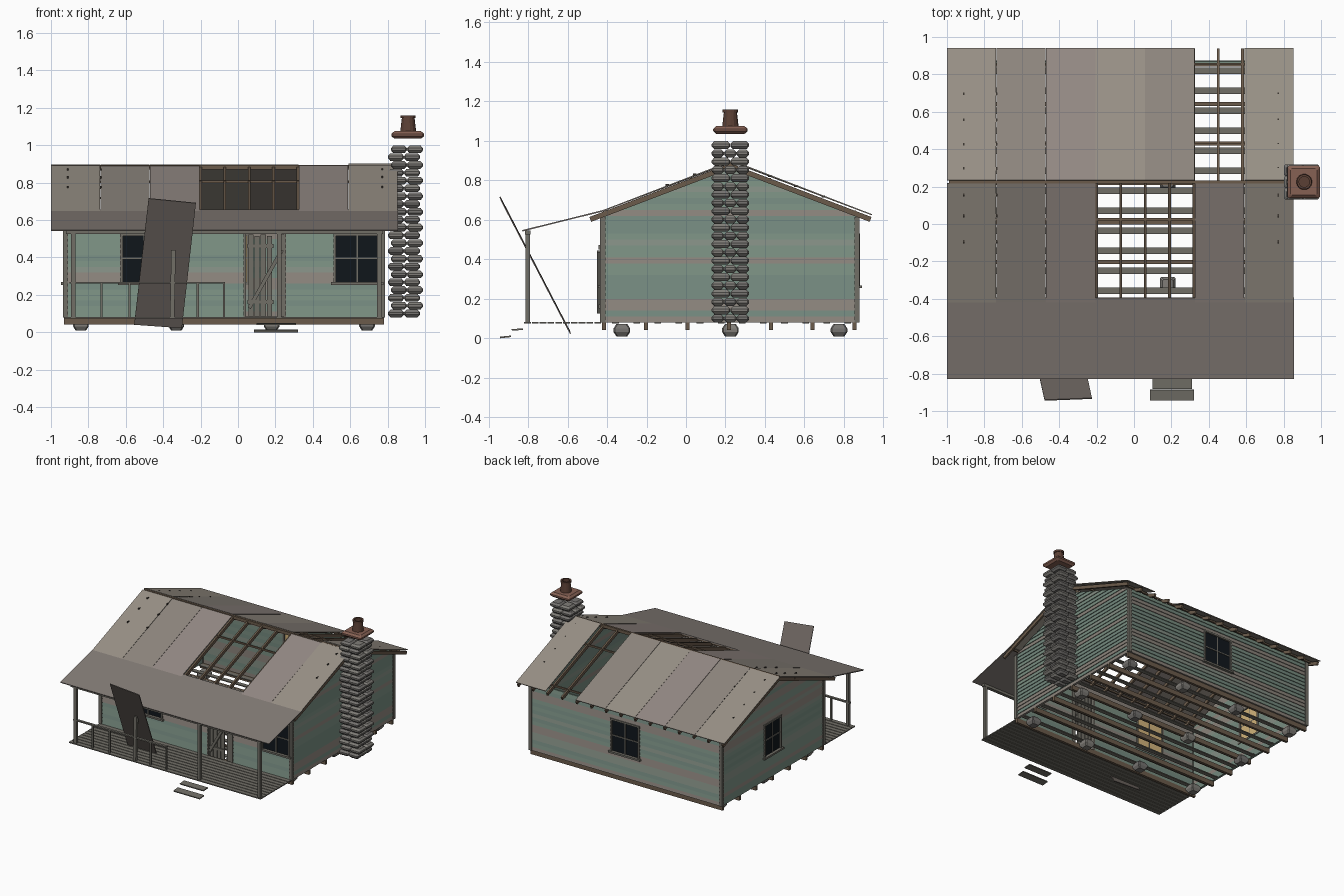
import bpy, bmesh, math, random
from mathutils import Matrix, Vector

if "Cube" in bpy.data.objects:
    bpy.data.objects.remove(bpy.data.objects["Cube"])

random.seed(4)
I = Matrix.Identity(4)
RIDGE, SLOPE = 0.225, 0.38


def mat(name, r, g, b):
    m = bpy.data.materials.new(name)
    m.diffuse_color = (r ** 2.2, g ** 2.2, b ** 2.2, 1)
    m.use_nodes = True
    m.node_tree.nodes["Principled BSDF"].inputs["Base Color"].default_value = m.diffuse_color
    return m


SIDING = [mat("siding_green", .47, .55, .50), mat("siding_teal", .45, .53, .49),
          mat("siding_worn", .51, .55, .51), mat("siding_bare", .54, .51, .48)]
TRIM = [mat("grey_wood", .44, .43, .40)]
BROWN = [mat("brown_wood", .42, .36, .30)]
ROOF = [mat("roof_a", .59, .56, .52), mat("roof_b", .55, .52, .49), mat("roof_c", .57, .53, .51)]
PORCH = [mat("porch_sheet", .51, .48, .46)]
RUST = [mat("fallen_sheet", .44, .41, .39)]
STONE = [mat("stone_a", .50, .49, .47), mat("stone_b", .46, .45, .44)]
CLAY = [mat("clay_cap", .52, .38, .33)]
POT = [mat("clay_pot", .36, .26, .22)]
GLASS = [mat("dark_glass", .09, .11, .13)]
GLOW = [mat("pane_inside", .82, .70, .48)]
DARK = [mat("fixings", .25, .23, .21)]


class Part:
    """Collects solids into one named object."""
    def __init__(self, name, mats):
        self.name, self.mats, self.bm = name, mats, bmesh.new()

    def hexa(self, bottom, top, M=I, mi=0):
        v = [self.bm.verts.new(M @ Vector(p)) for p in list(bottom) + list(top)]
        n = len(bottom)
        fs = [v[:n][::-1], v[n:]] + [[v[i], v[(i + 1) % n], v[n + (i + 1) % n], v[n + i]] for i in range(n)]
        for f in fs:
            self.bm.faces.new(f).material_index = mi

    def box(self, x0, x1, y0, y1, z0, z1, M=I, mi=0):
        q = [(x0, y0), (x1, y0), (x1, y1), (x0, y1)]
        self.hexa([(*p, z0) for p in q], [(*p, z1) for p in q], M, mi)

    def beam(self, a, b, w, h):
        a, b = Vector(a), Vector(b)
        M = Matrix.Translation(a) @ (b - a).to_track_quat('Z', 'Y').to_matrix().to_4x4()
        self.box(-w / 2, w / 2, -h / 2, h / 2, 0, (b - a).length, M)

    def slab(self, quad, t, mi=0):
        q = [Vector(p) for p in quad]
        n = (q[1] - q[0]).cross(q[3] - q[0]).normalized() * t
        self.hexa([p - n for p in q], q, I, mi)

    def stone(self, x0, x1, y0, y1, z0, z1, r, mi=0):
        # bulging block: full ring at mid height, inset top and bottom
        def ring(d, z):
            a, b, c, e, k = x0 + d, x1 - d, y0 + d, y1 - d, r * .5
            return [(a + k, c, z), (b - k, c, z), (b, c + k, z), (b, e - k, z),
                    (b - k, e, z), (a + k, e, z), (a, e - k, z), (a, c + k, z)]
        h = z1 - z0
        rings = [ring(r, z0), ring(0, z0 + h * .35), ring(0, z0 + h * .65), ring(r, z1)]
        vs = [[self.bm.verts.new(p) for p in rg] for rg in rings]
        fs = [vs[0][::-1], vs[-1]]
        for a, b in zip(vs, vs[1:]):
            fs += [[a[i], a[(i + 1) % 8], b[(i + 1) % 8], b[i]] for i in range(8)]
        for f in fs:
            self.bm.faces.new(f).material_index = mi

    def done(self):
        bmesh.ops.recalc_face_normals(self.bm, faces=self.bm.faces[:])
        me = bpy.data.meshes.new(self.name)
        self.bm.to_mesh(me)
        for m in self.mats:
            me.materials.append(m)
        ob = bpy.data.objects.new(self.name, me)
        bpy.context.collection.objects.link(ob)
        return ob


def place(x, y, deg):
    return Matrix.Translation((x, y, 0)) @ Matrix.Rotation(math.radians(deg), 4, 'Z')


# Walls of lapped boards; local -y points outwards; openings are (u0, u1, z0, z1)
def wall(name, M, u0, u1, openings, gable=False):
    p = Part(name, SIDING)
    z, h, top = .08, .03, (.862 if gable else .62)
    while z < top - .005:
        z2 = min(z + h, top)
        mi = random.choices(range(4), (4, 4, 2, 3))[0]
        cuts = sorted((o[0], o[1]) for o in openings if o[2] - .001 < z < o[3] - .005)
        ends = [u0] + [c for o in cuts for c in o] + [u1]
        for a, b in zip(ends[::2], ends[1::2]):
            lim = lambda s, zz: max(-(.866 - zz) / SLOPE, min((.866 - zz) / SLOPE, s)) if gable else s
            rect = lambda zz, d: [(lim(a, zz), -d, zz), (lim(b, zz), -d, zz), (lim(b, zz), .008, zz), (lim(a, zz), .008, zz)]
            p.hexa(rect(z, .010), rect(z2, .004), M, mi)
        z = z2
    p.done()


def window(name, M, u0, u1, z0=.26, z1=.53):
    f, m, w = Part(name + "_frame", TRIM), (u0 + u1) / 2, .014
    for a, b in ((u0, u0 + w), (u1 - w, u1)):
        f.box(a, b, -.016, .012, z0, z1, M)
    f.box(u0, u1, -.016, .012, z1 - w, z1, M)
    f.box(u0 - .012, u1 + .012, -.026, .012, z0 - .006, z0 + .008, M)
    f.box(m - .004, m + .004, -.008, .004, z0, z1, M)
    f.box(u0, u1, -.008, .004, .391, .399, M)
    f.done()
    for part, mats, y in (("_glass", GLASS, -.002), ("_inner_pane", GLOW, .002)):
        g = Part(name + part, mats)
        g.box(u0 + .01, u1 - .01, y - .001, y + .001, z0, z1 - .01, M)
        g.done()


FRONT, BACK = place(0, -.42, 0), place(0, .865, 180)
RIGHT, LEFT = place(.77, RIDGE, 90), place(-.92, RIDGE, -90)
wall("front_wall", FRONT, -.92, .77, [(-.63, -.37, .26, .53), (.04, .25, .08, .53), (.51, .77 - .005, .26, .53)])
wall("back_wall", BACK, -.77, .92, [(-.06, .20, .26, .53)])
wall("right_wall", RIGHT, -.645, .645, [], True)
wall("left_wall", LEFT, -.645, .645, [(-.11, .11, .26, .53)], True)
window("front_left_window", FRONT, -.63, -.37)
window("front_right_window", FRONT, .51, .765)
window("back_window", BACK, -.06, .20)
window("left_window", LEFT, -.11, .11)

trim = Part("corner_boards", TRIM)
for x in (-.922, .772):
    for y in (-.422, .867):
        trim.box(x - .013, x + .013, y - .013, y + .013, .08, .615)
trim.done()

# Plank door with diagonal brace
door = Part("plank_door", TRIM)
for i, x in enumerate((.055, .088, .121, .154, .208)):
    door.box(x, x + (.036 if i == 4 else .028), -.434, -.424, .085, .515 if i % 2 else .522)
for z in (.15, .45):
    door.box(.05, .19, -.442, -.434, z, z + .022)
door.beam((.06, -.443, .13), (.235, -.443, .44), .014, .02)
door.done()
jamb = Part("door_frame", TRIM)
jamb.box(.03, .042, -.436, -.408, .08, .535)
jamb.box(.243, .256, -.436, -.408, .08, .535)
jamb.box(.03, .256, -.436, -.408, .525, .54)
jamb.done()

# Floor: joists, open slats, porch boards and stone piers
joists = Part("floor_joists", BROWN)
for i in range(7):
    y = -.415 + i * .2113
    joists.box(-.93, .78, y - .01, y + .01, .042, .08)
joists.done()
slats = Part("floor_slats", TRIM)
for i in range(12):
    y = .82 - i * .107
    slats.box(-.91, .76, y - .017, y + .017, .076, .084)
slats.done()
deck = Part("porch_deck", TRIM)
for i in range(10):
    y = -.82 + i * .0395
    deck.box(-.93, .775, y, y + .034, .074, .082)
deck.done()
piers = Part("stone_piers", STONE)
for i, x in enumerate((-.84, -.33, .18, .69)):
    for j, y in enumerate((-.325, RIDGE, .775)):
        piers.stone(x - .042, x + .042, y - .042, y + .042, .01, .072, .014, (i + j) % 2)
piers.done()

# Roof timbers
roof_z = lambda y, top=.895: top - SLOPE * abs(y - RIDGE)
rafters, purlins = Part("rafters", BROWN), Part("purlins", BROWN)
for i in range(15):
    x = -.98 + i * .13
    for s in (-1, 1):
        y = RIDGE + s * .71
        rafters.beam((x, RIDGE, .872), (x, y, roof_z(y, .872)), .014, .026)
for d in (-.63, -.2, .2, .63):
    purlins.box(-.99, .845, RIDGE + d - .006, RIDGE + d + .006, roof_z(RIDGE + d, .875), roof_z(RIDGE + d, .888))
purlins.box(-.99, .845, RIDGE - .008, RIDGE + .008, .87, .895)
rafters.done()
purlins.done()

# Roof sheets with missing ones left open
for side, s, missing, reach in (("back", 1, (5,), .715), ("front", -1, (2.9, 3, 4), .65)):
    sheets = Part(side + "_roof_sheets", ROOF)
    for i in range(7):
        if i in missing:
            continue
        x0 = -1 + i * .265
        x1, dz = x0 + .263, random.uniform(-.002, .004)
        ya, yb = RIDGE + s * .008, RIDGE + s * (reach + (.01 if i % 3 == 2 and s < 0 else 0))
        q = [(x0, ya, roof_z(ya) + dz), (x1, ya, roof_z(ya) + dz), (x1, yb, roof_z(yb)), (x0, yb, roof_z(yb))]
        sheets.slab(q if s < 0 else q[::-1], -.006 if s < 0 else .006, i % 3)
    sheets.done()
nails = Part("roof_fixings", DARK)
for x in (-.91, -.735, .77):
    for d in (-.32, -.18, -.07, .07, .2, .33, .47):
        y, z = RIDGE + d, roof_z(RIDGE + d)
        nails.box(x - .004, x + .004, y - .009, y + .009, z - .003, z + .008)
nails.done()
porch_roof = Part("porch_roof", PORCH)
porch_roof.slab([(-1, -.83, .548), (.855, -.83, .548), (.855, -.395, .656), (-1, -.395, .656)], .007)
porch_roof.done()

# Porch posts, beam and broken railing
posts = Part("porch_posts", TRIM)
for x in (-.88, .22, .755):
    posts.box(x - .012, x + .012, -.814, -.79, .08, .54)
posts.beam((-.352, -.802, .08), (-.345, -.802, .44), .024, .024)
posts.done()
beam = Part("porch_beam", TRIM)
beam.box(-.92, .775, -.815, -.789, .525, .545)
beam.done()
rail = Part("porch_railing", TRIM)
rail.box(-.90, -.07, -.812, -.792, .26, .27)
for x in (-.73, -.58, -.215, -.075):
    rail.box(x - .006, x + .006, -.808, -.796, .08, .262)
rail.done()

# Fallen roof sheet and loose steps
fallen = Part("fallen_roof_sheet", RUST)
fallen.slab([(-.555, -.595, .04), (-.30, -.588, .022), (-.225, -.935, .69), (-.478, -.945, .715)], .006)
fallen.done()
steps = Part("step_planks", TRIM)
steps.slab([(.085, -.943, .008), (.32, -.943, .008), (.32, -.887, .014), (.085, -.887, .014)], .008)
steps.slab([(.10, -.883, .047), (.31, -.883, .047), (.31, -.826, .05), (.10, -.826, .05)], .008)
steps.done()

# Stone chimney, cap and pot
chimney = Part("stone_chimney", STONE)
for k in range(22):
    z, o, n = .08 + k * .0418, (.008 if k % 2 else -.008), (2 if k % 2 else 3)
    for i in range(2):
        for j in range(n):
            w, x, y = .19 / n, .81 + o + i * .086, .13 + j * .19 / n
            chimney.stone(x, x + .085, y, y + w - .001, z, z + .041, .013, random.randrange(2))
chimney.done()
cap = Part("chimney_cap", CLAY)
cap.stone(.82, .995, .138, .312, 1.035, 1.075, .016)
cap.done()
# hollow pot turned from a profile
bm = bmesh.new()
prof = [(.043, 1.07), (.034, 1.145), (.04, 1.145), (.04, 1.16), (.028, 1.16), (.03, 1.08), (0.0005, 1.08)]
vs = [bm.verts.new((r, 0, z)) for r, z in prof]
es = [bm.edges.new(e) for e in zip(vs, vs[1:])]
bmesh.ops.spin(bm, geom=vs + es, cent=(0, 0, 0), axis=(0, 0, 1), angle=math.tau, steps=14, use_merge=True)
pot = Part("chimney_pot", POT)
pot.bm = bm
bmesh.ops.translate(bm, verts=bm.verts[:], vec=(.91, RIDGE, 0))
pot.done()
